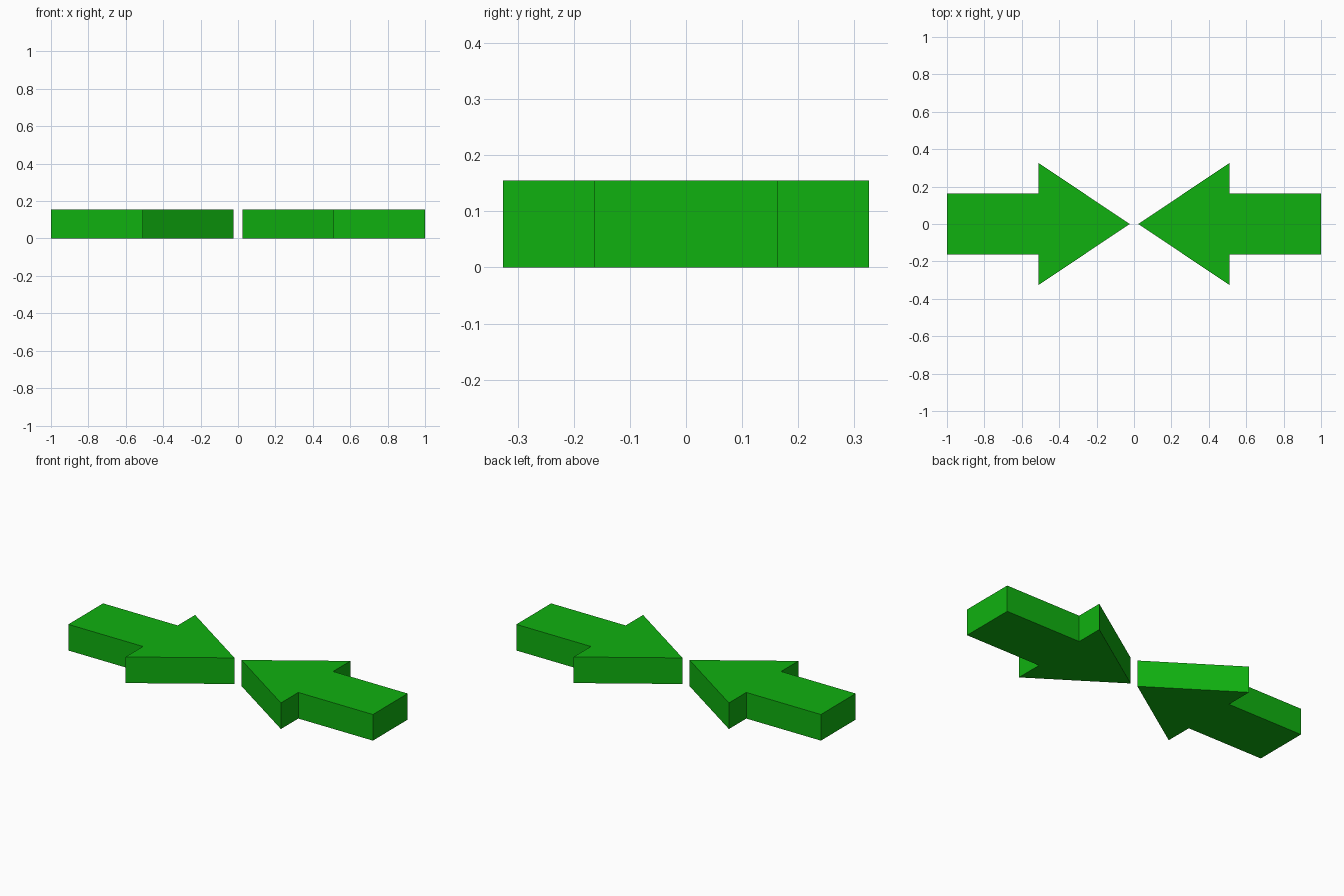
import bpy
import bmesh
from mathutils import Vector

cube = bpy.data.objects.get("Cube")
if cube:
    bpy.data.objects.remove(cube, do_unlink=True)

HEIGHT = 0.155
TIP_X, NECK_X, END_X = 0.023, 0.51, 1.0
HEAD_HALF, SHAFT_HALF = 0.326, 0.163

green = bpy.data.materials.new("bright green")
green.use_nodes = True
colour = (0.005, 0.44, 0.005, 1.0)
green.diffuse_color = colour
green.node_tree.nodes["Principled BSDF"].inputs["Base Color"].default_value = colour


def make_arrow(name, side):
    """Extruded arrow lying flat, on the given side of x, pointing at the centre."""
    half = [(NECK_X, HEAD_HALF), (NECK_X, SHAFT_HALF), (END_X, SHAFT_HALF)]
    outline = [(TIP_X, 0.0)] + half + [(x, -y) for x, y in reversed(half)]

    bm = bmesh.new()
    base = bm.faces.new([bm.verts.new((side * x, y, 0.0)) for x, y in outline])
    top = bmesh.ops.extrude_face_region(bm, geom=[base], use_keep_orig=True)
    top_verts = [g for g in top["geom"] if isinstance(g, bmesh.types.BMVert)]
    bmesh.ops.translate(bm, verts=top_verts, vec=Vector((0, 0, HEIGHT)))
    bmesh.ops.recalc_face_normals(bm, faces=bm.faces[:])

    mesh = bpy.data.meshes.new(name)
    bm.to_mesh(mesh)
    bm.free()
    mesh.materials.append(green)
    bpy.context.collection.objects.link(bpy.data.objects.new(name, mesh))


# Two arrows facing each other
make_arrow("left_arrow", 1)
make_arrow("right_arrow", -1)
